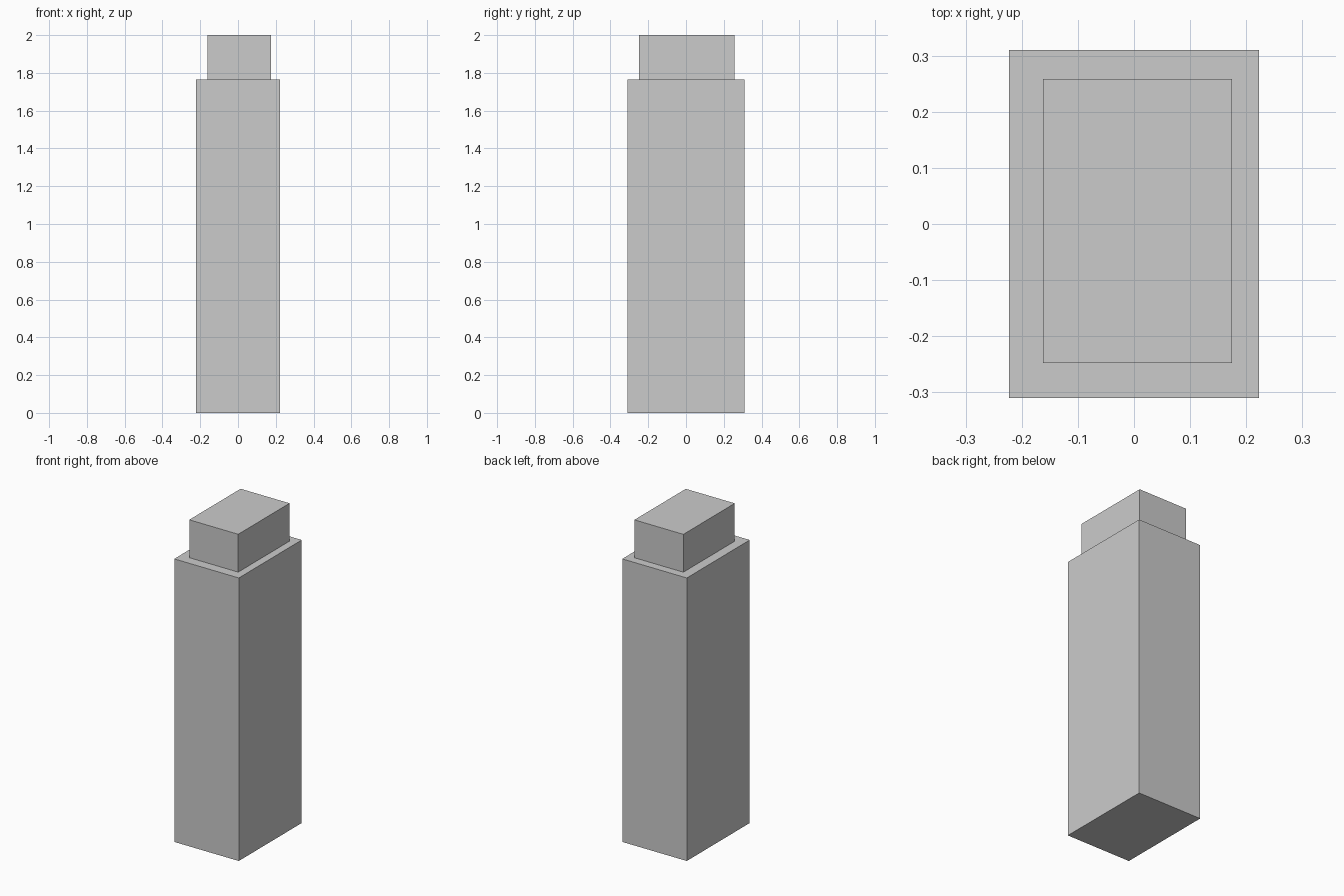
import bpy

if "Cube" in bpy.data.objects:
    bpy.data.objects.remove(bpy.data.objects["Cube"])


def add_box(name, x, y, z):
    """Add a box spanning the given (min, max) ranges."""
    spans = (x, y, z)
    bpy.ops.mesh.primitive_cube_add(size=1, location=[(a + b) / 2 for a, b in spans])
    box = bpy.context.object
    box.name = name
    box.scale = [b - a for a, b in spans]
    bpy.ops.object.transform_apply(location=False, rotation=False, scale=True)
    return box


BODY_TOP = 1.764

# Tall main block
add_box("tower_body", (-0.2225, 0.2225), (-0.31, 0.31), (0, BODY_TOP))

# Smaller block on the roof, slightly off centre
add_box("roof_block", (-0.1625, 0.175), (-0.248, 0.258), (BODY_TOP, 2.0))
